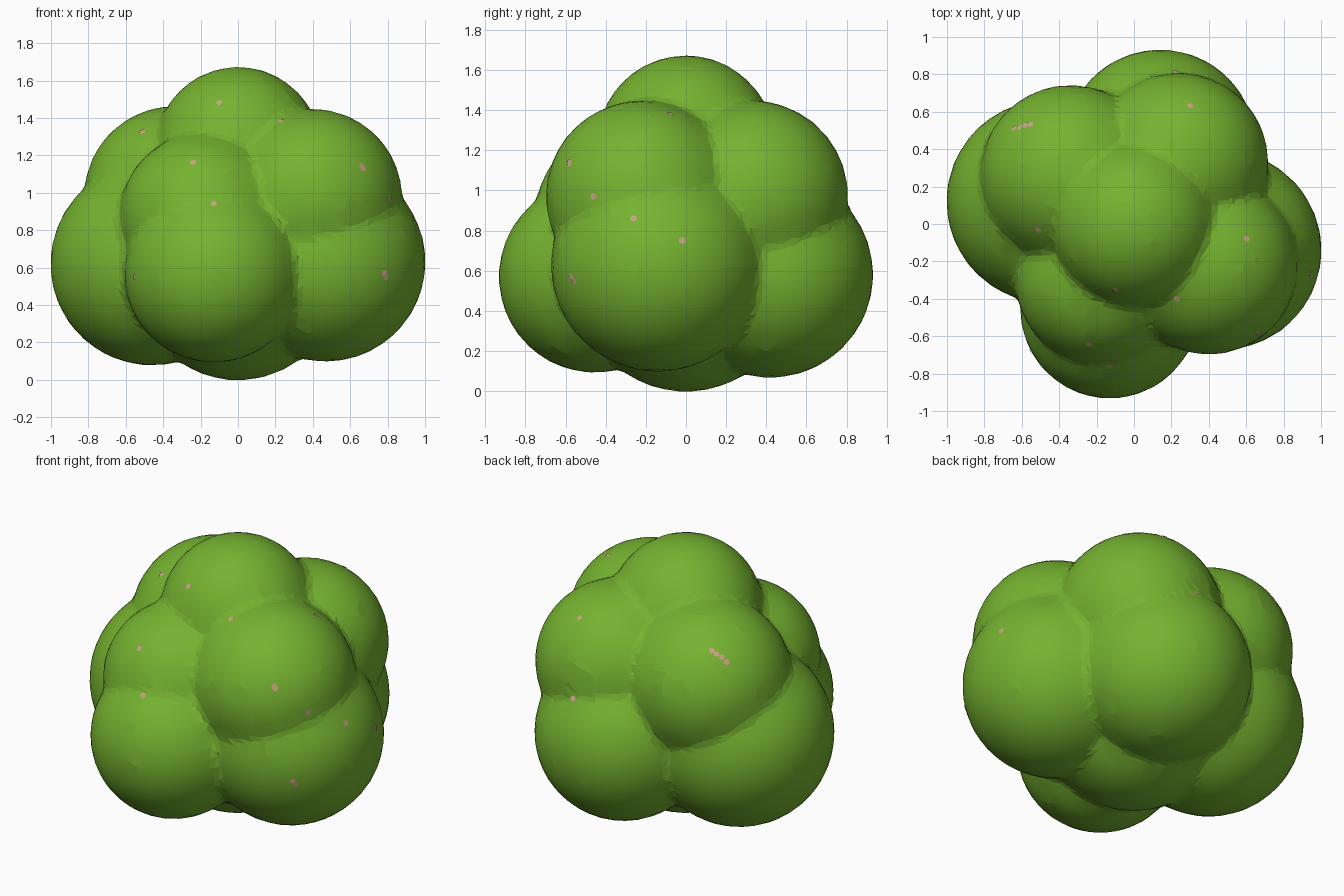
import bpy
import bmesh
from mathutils import Matrix, Vector

cube = bpy.data.objects.get("Cube")
if cube:
    bpy.data.objects.remove(cube)


def make_material(name, colour):
    mat = bpy.data.materials.new(name)
    mat.use_nodes = True
    mat.diffuse_color = colour
    mat.node_tree.nodes["Principled BSDF"].inputs["Base Color"].default_value = colour
    return mat


def make_object(name, bm, mat):
    mesh = bpy.data.meshes.new(name)
    bm.to_mesh(mesh)
    bm.free()
    mesh.materials.append(mat)
    obj = bpy.data.objects.new(name, mesh)
    bpy.context.scene.collection.objects.link(obj)
    return obj


leaf_green = make_material("leaf green", (0.18, 0.45, 0.03, 1))
blossom_pink = make_material("blossom pink", (0.60, 0.36, 0.24, 1))

# Rounded lobes of foliage: centre and radius
lobes = [
    ((0, 0, 0.54), 0.54),               # underside
    ((-0.46, 0.12, 0.62), 0.54),        # lower ring
    ((0.47, -0.14, 0.63), 0.53),
    ((-0.13, -0.455, 0.57), 0.475),
    ((0.14, 0.42, 0.58), 0.51),
    ((-0.18, -0.30, 0.87), 0.45),       # upper ring
    ((0.40, -0.22, 0.97), 0.475),
    ((0.24, 0.33, 0.97), 0.475),
    ((-0.34, 0.26, 0.98), 0.48),
    ((0, 0, 1.23), 0.44),               # crown
]
bm = bmesh.new()
for centre, radius in lobes:
    bmesh.ops.create_icosphere(bm, subdivisions=4, radius=radius + 0.004,
                               matrix=Matrix.Translation(centre))
foliage = make_object("foliage", bm, leaf_green)

# Fuse the lobes into one skin with soft creases and small facets
remesh = foliage.modifiers.new("fuse", 'REMESH')
remesh.mode = 'VOXEL'
remesh.voxel_size = 0.03
soften = foliage.modifiers.new("soften", 'SMOOTH')
soften.factor = 0.5
soften.iterations = 5
reduce = foliage.modifiers.new("facets", 'DECIMATE')
reduce.ratio = 0.16

bpy.context.view_layer.objects.active = foliage
foliage.select_set(True)
for modifier in list(foliage.modifiers):
    bpy.ops.object.modifier_apply(modifier=modifier.name)
bpy.ops.object.shade_smooth_by_angle(angle=0.14)

# Tiny blossom flecks laid on the skin, found by casting inward
front, side, top = Vector((0, 1, 0)), Vector((-1, 0, 0)), Vector((0, 0, -1))
flecks = [
    (front, [(-0.10, 1.48), (-0.24, 1.16), (-0.13, 0.94), (-0.55, 0.55),
             (0.23, 1.38), (0.66, 1.14), (0.78, 0.57), (0.79, 0.55)]),
    (side, [(-0.58, 1.13), (-0.46, 0.97), (-0.26, 0.86), (-0.02, 0.75)]),
    (top, [(-0.64, 0.51), (-0.61, 0.515), (-0.58, 0.525), (-0.55, 0.53),
           (0.30, 0.63), (0.22, 0.81), (0.60, -0.08), (-0.51, -0.03)]),
]
bm = bmesh.new()
for direction, points in flecks:
    for a, b in points:
        if direction == front:
            spot = Vector((a, 0, b))
        elif direction == side:
            spot = Vector((0, a, b))
        else:
            spot = Vector((a, b, 1))
        hit, place, normal, _ = foliage.ray_cast(spot - direction * 3, direction)
        if hit:
            turn = normal.to_track_quat('Z', 'Y').to_matrix().to_4x4()
            bmesh.ops.create_circle(
                bm, cap_ends=True, segments=6, radius=0.018,
                matrix=Matrix.Translation(place + normal * 0.004) @ turn)
make_object("blossom_flecks", bm, blossom_pink)
